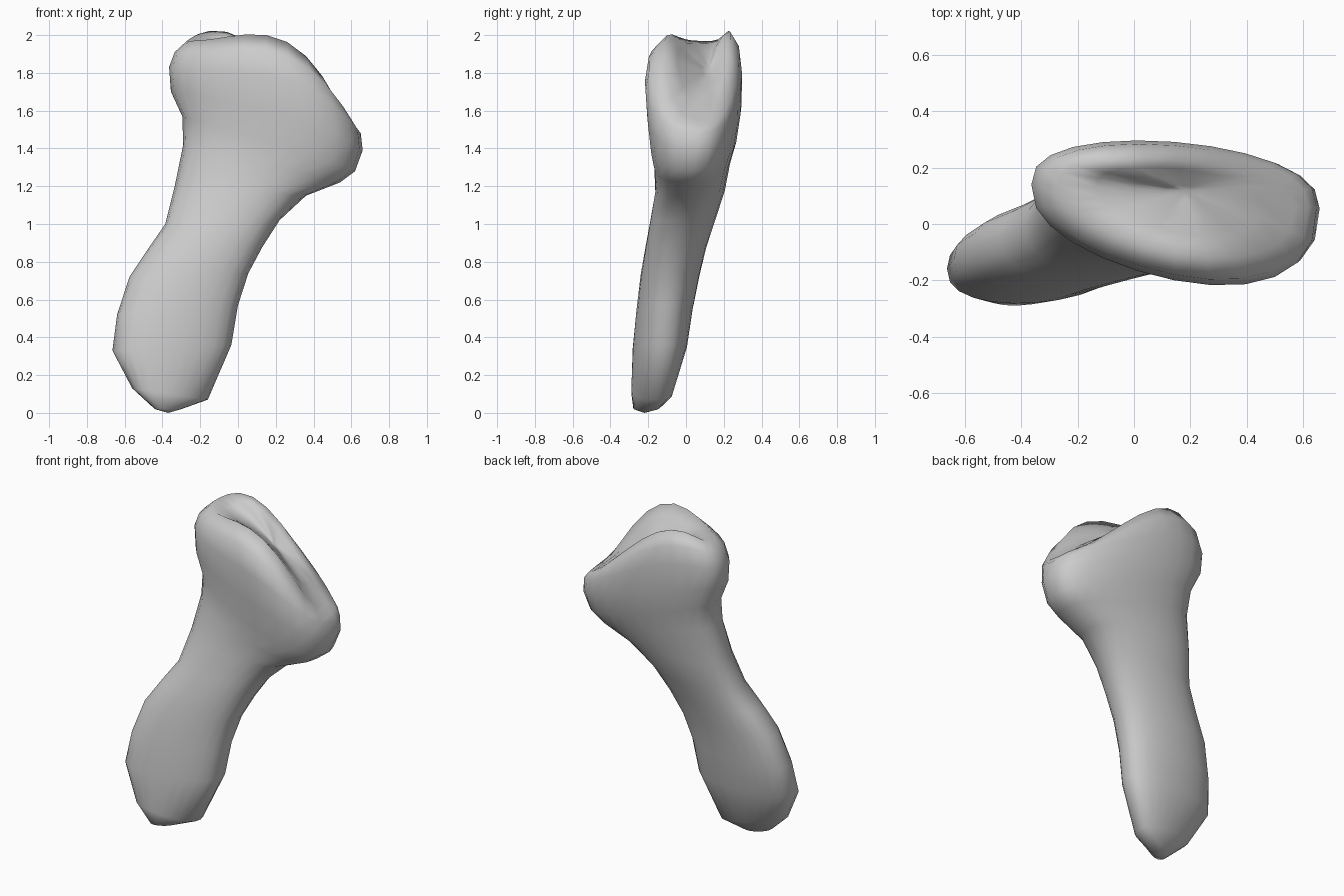
import bpy, bmesh, math
from mathutils import Vector

if "Cube" in bpy.data.objects:
    bpy.data.objects.remove(bpy.data.objects["Cube"])

N = 24                       # points per ring
TIP = Vector((-.37, -.22, 0))
PIT = Vector((.18, .12, 1.81))

# Rings up the bone: left x, left z, right x, right z, middle y, front depth
RINGS = [
    (-.44, .02, -.30, .02, -.21, .06),
    (-.56, .13, -.16, .07, -.18, .105),
    (-.665, .33, -.035, .36, -.135, .145),
    (-.64, .52, 0, .57, -.11, .152),
    (-.575, .72, .055, .74, -.08, .16),
    (-.475, .87, .13, .88, -.05, .165),
    (-.385, 1, .22, 1.02, -.015, .175),
    (-.335, 1.2, .36, 1.15, .035, .195),
    (-.29, 1.42, .54, 1.22, .06, .22),
    (-.295, 1.57, .62, 1.28, .08, .255),
    (-.355, 1.7, .66, 1.39, .095, .285),
    (-.365, 1.83, .65, 1.48, .1, .3),
    (-.335, 1.91, .62, 1.52, .1, .28),
    (-.27, 1.97, .57, 1.55, .1, .2),
]


def clamp(x):
    return max(0, min(1, x))


def ring_point(ring, i):
    xl, zl, xr, zr, mid, front = ring
    a = 2 * math.pi * i / N
    u, s = math.cos(a), math.sin(a)
    v = math.copysign(abs(s) ** .8, s)           # slightly squared section
    head = clamp((zl - 1) / .8)
    lift = clamp((zl - 1.45) / .5) ** 2          # rims rise towards the top
    twist = .06 - .14 * clamp((zl - .2) / 1.4)   # shaft and head are twisted
    y = mid + twist * u / 2
    z = zl + (zr - zl) * (u + 1) / 2
    if s < 0:   # front side, higher rim
        y += v * front * (1 + .2 * u * head)
        z += .24 * lift * (1 - u * u) * (1 + .6 * u)
    else:       # back side, rim falls to the right
        y += v * front * (.95 - .31 * head)
        z += .14 * lift * (1 - u * u) * (1 - .9 * u)
    return Vector((xl + (xr - xl) * (u + 1) / 2, y, z))


def sink(p, f):
    # The left lobe stays full, the rest drops quickly into the pit
    power = .75 + 4 * clamp(.1 - p.x)
    return Vector((*p.lerp(PIT, f).xy, p.z + (PIT.z - p.z) * f ** power))


# Outer skin, then rings sinking from the rim into the pit
points = [[ring_point(r, i) for i in range(N)] for r in RINGS]
rim = points[-1]
points += [[sink(p, f) for p in rim] for f in (.3, .6, .85)]

bm = bmesh.new()
loops = [[bm.verts.new(p) for p in ring] for ring in points]
for lo, hi in zip(loops, loops[1:]):
    for i in range(N):
        j = (i + 1) % N
        bm.faces.new((lo[i], lo[j], hi[j], hi[i]))

# Close the lower tip and the pit
for loop, tip in ((loops[0], TIP), (loops[-1], PIT)):
    c = bm.verts.new(tip)
    for i in range(N):
        bm.faces.new((loop[i], loop[(i + 1) % N], c))
bmesh.ops.recalc_face_normals(bm, faces=bm.faces)

mesh = bpy.data.meshes.new("limb_bone")
bm.to_mesh(mesh)
bm.free()
mesh.shade_smooth()
bone = bpy.data.objects.new("limb_bone", mesh)
bpy.context.collection.objects.link(bone)
